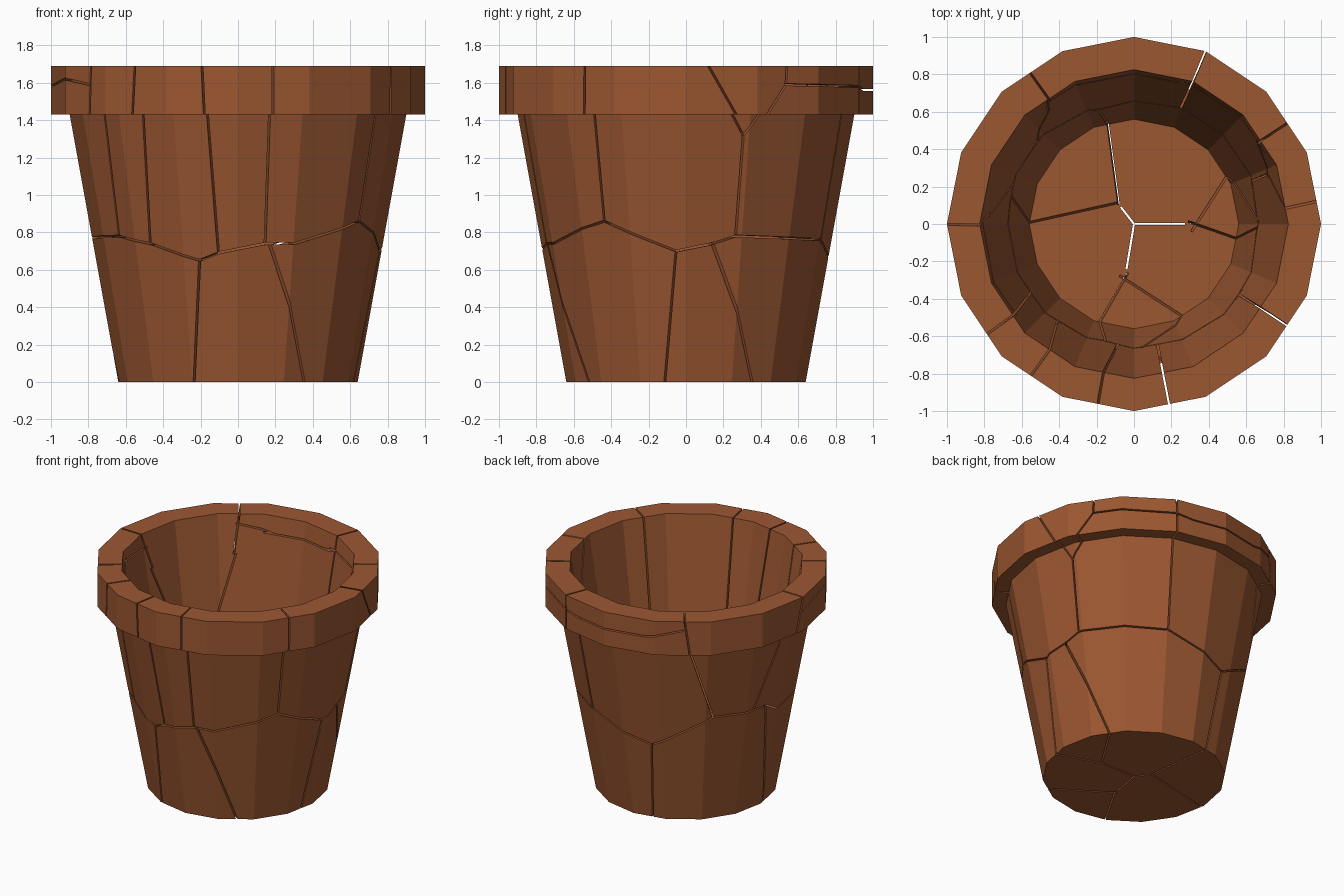
import bpy, bmesh, math
from mathutils import Vector

cube = bpy.data.objects.get("Cube")
if cube:
    bpy.data.objects.remove(cube, do_unlink=True)

SIDES = 16
GAP = 0.011

# Terracotta material
clay = bpy.data.materials.new("terracotta")
clay.use_nodes = True
clay.diffuse_color = (0.33, 0.095, 0.031, 1)
clay.node_tree.nodes["Principled BSDF"].inputs["Base Color"].default_value = clay.diffuse_color


def add_object(name, bm):
    bmesh.ops.recalc_face_normals(bm, faces=bm.faces)
    mesh = bpy.data.meshes.new(name)
    bm.to_mesh(mesh)
    bm.free()
    obj = bpy.data.objects.new(name, mesh)
    bpy.context.collection.objects.link(obj)
    return obj


# Pot: a hollow turned profile, from the base centre round to the inner floor
profile = [(0.64, 0), (0.90, 1.43), (1.0, 1.43), (1.0, 1.69), (0.825, 1.69), (0.56, 0.08)]
bm = bmesh.new()
rings = []
for r, z in profile:
    angles = [math.tau * i / SIDES for i in range(SIDES)]
    rings.append([bm.verts.new((r * math.cos(a), r * math.sin(a), z)) for a in angles])
for low, high in zip(rings, rings[1:]):
    for i in range(SIDES):
        j = (i + 1) % SIDES
        bm.faces.new((low[i], low[j], high[j], high[i]))
bm.faces.new(rings[0])
bm.faces.new(rings[-1])
pot = add_object("pot_shard", bm)
pot.data.materials.append(clay)

cutters = []


def plate(corners):
    """Thin flat cutter through four coplanar corners."""
    centre = sum(corners, Vector()) / 4
    corners = [centre + (c - centre) * 1.015 for c in corners]
    normal = (corners[1] - corners[0]).cross(corners[2] - corners[0]).normalized()
    bm = bmesh.new()
    for side in (-GAP / 2, GAP / 2):
        for c in corners:
            bm.verts.new(c + normal * side)
    bmesh.ops.convex_hull(bm, input=bm.verts)
    cutter = add_object("crack_cutter", bm)
    cutter.hide_render = True
    cutters.append(cutter)


def on_wall(angle, z):
    """Point on the outer wall at an angle in degrees and a height."""
    r = 0.985 if z > 1.43 else 0.985 * (0.64 + 0.182 * z)
    a = math.radians(angle)
    return Vector((r * math.cos(a), r * math.sin(a), z))


def crack(start, end, node=None):
    """Cut the wall along a line, or across the floor to a node as well."""
    p, q = on_wall(*start), on_wall(*end)
    if node is None:
        mid = p + q
        inward = Vector((mid.x, mid.y, 0)).normalized() * 0.4
    else:
        inward = Vector((p.x - node[0], p.y - node[1], 0))
    outward = inward.normalized() * 0.3
    plate([p - inward, p + outward, q + outward, q - inward])


def crack_path(points):
    for start, end in zip(points, points[1:]):
        crack(start, end)


TOP, BASE = 1.75, -0.05

# Zigzag crack round the middle
belt = [(-189, 0.84), (-180, 0.77), (-146, 0.78), (-128, 0.74), (-106, 0.65), (-98, 0.69),
        (-79, 0.74), (-67, 0.74), (-34, 0.86), (-4, 0.70), (11, 0.74), (20, 0.78),
        (44, 0.77), (68, 0.76), (106, 0.61), (139, 0.85), (162, 0.84), (171, 0.84)]
crack_path(belt)

# Cracks from the rim down to the middle
for path in (
    [(-79, TOP), (-79, 0.74)],
    [(-101.5, TOP), (-98, 0.69)],
    [(-124, TOP), (-128, 0.74)],
    [(-143, TOP), (-146, 0.78)],
    [(-33.5, TOP), (-34, 0.86)],
    [(5, TOP), (20.5, 1.32), (20, 0.78)],
    [(67.5, TOP), (68, 0.76)],
    [(124, TOP), (127, 1.4), (139, 0.85)],
    [(181, TOP), (176, 1.42), (162, 0.84)],
):
    crack_path(path)

# Short cracks across the rim
crack_path([(33.5, TOP), (33, 1.59), (20.5, 1.32)])
crack_path([(33, 1.59), (67, 1.58), (75, 1.56), (108, 1.56), (124, 1.62)])
crack_path([(-144, 1.59), (-158, 1.62), (-180, 1.58)])

# Lower cracks run down the wall and across the floor
front_node, left_node, back_node = (-0.04, -0.24), (0.27, 0), (-0.07, 0.09)
for bottom, top, node in (
    (-112, (-106, 0.65), front_node),
    (-54, (-77, 0.74), front_node),
    (-11, (-4, 0.70), left_node),
    (36, (11, 0.74), left_node),
    (103, (106, 0.61), back_node),
    (183, (171, 0.84), back_node),
):
    crack((bottom, BASE), top, node)

# Floor cracks from the centre to each node
for x, y in (front_node, left_node, back_node):
    plate([Vector((0, 0, BASE)), Vector((x, y, BASE)), Vector((x, y, 0.2)), Vector((0, 0, 0.2))])

# Cut the cracks
for cutter in cutters:
    mod = pot.modifiers.new("crack", 'BOOLEAN')
    mod.operation = 'DIFFERENCE'
    mod.solver = 'EXACT'
    mod.object = cutter
bpy.context.view_layer.update()
cut_mesh = bpy.data.meshes.new_from_object(pot.evaluated_get(bpy.context.evaluated_depsgraph_get()))
pot.modifiers.clear()
pot.data = cut_mesh
for cutter in cutters:
    bpy.data.objects.remove(cutter, do_unlink=True)

# Separate the loose shards
for obj in bpy.context.selected_objects:
    obj.select_set(False)
pot.select_set(True)
bpy.context.view_layer.objects.active = pot
bpy.ops.object.mode_set(mode='EDIT')
bpy.ops.mesh.select_all(action='SELECT')
bpy.ops.mesh.separate(type='LOOSE')
bpy.ops.object.mode_set(mode='OBJECT')
